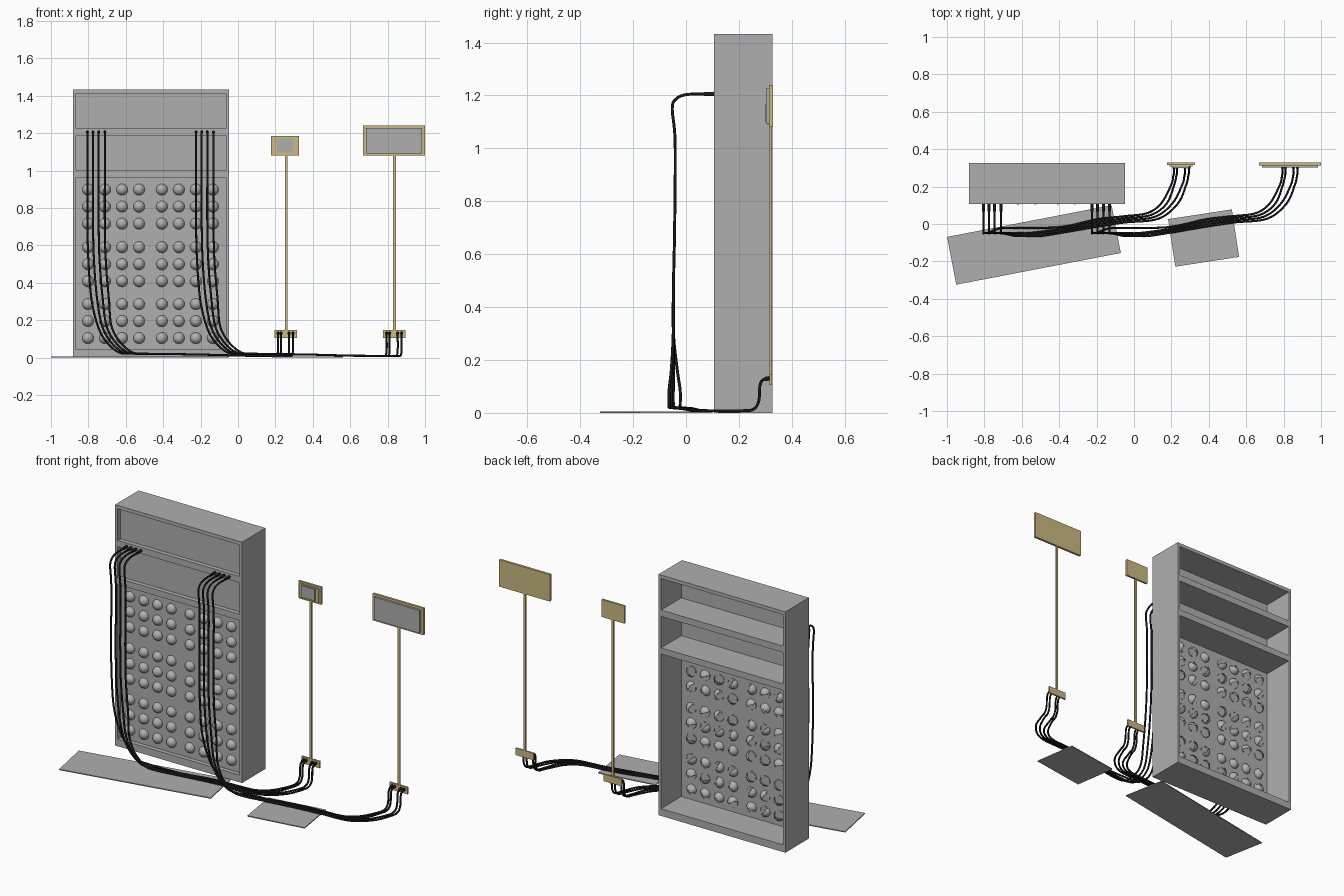
import bpy, bmesh, math, random
from mathutils import Vector, Matrix

if "Cube" in bpy.data.objects:
    bpy.data.objects.remove(bpy.data.objects["Cube"])

random.seed(4)


def material(name, rgb):
    m = bpy.data.materials.new(name)
    m.diffuse_color = (*rgb, 1)
    m.use_nodes = True
    m.node_tree.nodes["Principled BSDF"].inputs["Base Color"].default_value = m.diffuse_color
    return m


GREY = material("grey", (0.43, 0.43, 0.43))
GOLD = material("brass", (0.60, 0.49, 0.22))
BLACK = material("black rubber", (0.01, 0.01, 0.01))


def add_object(name, bm, mat):
    me = bpy.data.meshes.new(name)
    bm.to_mesh(me)
    bm.free()
    me.materials.append(mat)
    ob = bpy.data.objects.new(name, me)
    bpy.context.collection.objects.link(ob)
    return ob


def boxes(name, mat, *bounds):
    """One object made of boxes given as (x0, x1, y0, y1, z0, z1)."""
    bm = bmesh.new()
    for x0, x1, y0, y1, z0, z1 in bounds:
        mx = Matrix.Translation(((x0 + x1) / 2, (y0 + y1) / 2, (z0 + z1) / 2))
        mx = mx @ Matrix.Diagonal((x1 - x0, y1 - y0, z1 - z0, 1))
        bmesh.ops.create_cube(bm, size=1, matrix=mx)
    return add_object(name, bm, mat)


# Cabinet: open at the back, with shallow recesses at the front
L, R, F, B, H, T = -0.883, -0.048, 0.106, 0.327, 1.433, 0.017
boxes("cabinet_sides", GREY, (L, L + T, F, B, 0, H), (R - T, R, F, B, 0, H))
li, ri = L + T, R - T
boxes("cabinet_shelves", GREY, *[(li, ri, F, B, a, b) for a, b in
      ((0, 0.043), (0.963, 1.0), (1.187, 1.225), (1.412, H))])
PANEL = 0.132
boxes("cabinet_panels", GREY, *[(li, ri, PANEL, PANEL + 0.005, a, b) for a, b in
      ((0.043, 0.963), (1.0, 1.187), (1.225, 1.412))])

# Grid of round knobs: full dome in front, part of a dome behind the panel
cols = [-0.802 + 0.091 * i for i in range(4)] + [-0.407 + 0.091 * i for i in range(4)]
rows = [top - 0.091 * i for top in (0.898, 0.59, 0.286) for i in range(3)]
bm = bmesh.new()
for x in cols:
    for z in rows:
        c = Vector((x, 0.136, z))
        a = random.uniform(0, math.tau)
        cut = Vector((math.cos(a), 0, math.sin(a)))
        # seam axis lies in the panel plane at a random angle
        rot = Matrix.Rotation(a, 4, 'Y')
        vs = bmesh.ops.create_uvsphere(bm, u_segments=20, v_segments=12, radius=0.031,
                                       matrix=Matrix.Translation(c) @ rot)["verts"]
        faces = {f for v in vs for f in v.link_faces}
        hidden = [f for f in faces if (f.calc_center_median() - c).y > 0.004
                  and (f.calc_center_median() - c).dot(cut) < 0]
        bmesh.ops.delete(bm, geom=hidden, context='FACES')
for f in bm.faces:
    f.smooth = True
add_object("knobs", bm, GREY)

# Floor plates
for name, loc, size, ang in (("floor_plate_large", (-0.535, -0.112), (0.896, 0.26), 10.9),
                             ("floor_plate_small", (0.372, -0.075), (0.345, 0.257), 8.7)):
    w, d = size
    ob = boxes(name, GREY, (-w / 2, w / 2, -d / 2, d / 2, 0, 0.006))
    ob.location = (*loc, 0)
    ob.rotation_euler.z = math.radians(ang)

# Signs on thin poles, each with a socket strip near the floor
boxes("small_sign_back", GOLD, (0.176, 0.326, 0.316, 0.328, 1.08, 1.184),
      (0.19, 0.313, 0.308, 0.316, 1.09, 1.174))
boxes("small_sign_face", GREY, (0.208, 0.294, 0.300, 0.308, 1.10, 1.168))
boxes("large_sign_back", GOLD, (0.667, 1.0, 0.314, 0.328, 1.08, 1.24))
boxes("large_sign_face", GREY, (0.684, 0.983, 0.302, 0.314, 1.092, 1.227))
for name, x in (("small", 0.257), ("large", 0.837)):
    boxes(name + "_sign_pole", GOLD, (x - 0.007, x + 0.007, 0.316, 0.324, 0.14, 1.085))
    boxes(name + "_socket_strip", GOLD, (x - 0.061, x + 0.059, 0.315, 0.325, 0.105, 0.146))


def smooth_path(pts, steps=6):
    """Catmull-Rom points through a rough path."""
    p = [Vector(q) for q in pts]
    p = [p[0] * 2 - p[1]] + p + [p[-1] * 2 - p[-2]]
    out = []
    for a, b, c, d in zip(p, p[1:], p[2:], p[3:]):
        for k in range(steps):
            t = k / steps
            out.append(0.5 * (2 * b + (c - a) * t + (2 * a - 5 * b + 4 * c - d) * t * t
                              + (3 * b - a - 3 * c + d) * t ** 3))
    return out + [p[-2]]


def tubes(name, paths, radius):
    cu = bpy.data.curves.new(name, 'CURVE')
    cu.dimensions = '3D'
    cu.bevel_depth = radius
    cu.bevel_resolution = 2
    cu.use_fill_caps = True
    cu.materials.append(BLACK)
    for path in paths:
        sp = cu.splines.new('POLY')
        sp.points.add(len(path) - 1)
        for pt, co in zip(sp.points, path):
            pt.co = (*co, 1)
        sp.use_smooth = True
    ob = bpy.data.objects.new(name, cu)
    bpy.context.collection.objects.link(ob)
    bpy.ops.object.select_all(action='DESELECT')
    ob.select_set(True)
    bpy.context.view_layer.objects.active = ob
    bpy.ops.object.convert(target='MESH')


# Two bundles of four cables, the second a copy shifted along x
starts = (-0.805, -0.775, -0.745, -0.712)
ends = (0.214, 0.23, 0.273, 0.294)
floor_y = (-0.022, -0.048, -0.055, -0.064)
for name, dx in (("left", 0), ("right", 0.581)):
    paths, plugs = [], []
    for i, (s, e, fy) in enumerate(zip(starts, ends, floor_y)):
        k = i / 3                      # 0 = inner lane, 1 = outer lane
        drop = 0.02 * k
        pts = [(s, 0.106, 1.206), (s, 0.06, 1.205), (s, 0.0, 1.203), (s, -0.037, 1.187),
               (s, -0.052, 1.15), (s, -0.041, 1.02), (s, -0.043, 0.7),
               (s + 0.006, -0.047, 0.5), (s + 0.022, -0.048, 0.31),
               (s + 0.055 - drop, (fy - 0.046) / 2, 0.17),
               (s + 0.1 - drop, fy, 0.085), (s + 0.165 - drop, fy, 0.029),
               (s + 0.23 - drop, fy, 0.021),
               (-0.38, -0.015 - 0.03 * k, 0.019), (-0.2, 0.024 - 0.038 * k, 0.016),
               (-0.05, 0.042 - 0.034 * k, 0.012), (0.07 + 0.06 * k, 0.058 - 0.03 * k, 0.009),
               (0.145 + 0.09 * k, 0.11, 0.008), (e - 0.015, 0.21, 0.008),
               (e - 0.004, 0.255, 0.014), (e, 0.275, 0.045), (e, 0.279, 0.1),
               (e, 0.29, 0.124), (e, 0.318, 0.131)]
        paths.append(smooth_path([(x + dx, y, z) for x, y, z in pts]))
        plugs.append([(s + dx, 0.107, 1.206), (s + dx, 0.068, 1.205)])
        plugs.append([(e + dx, 0.316, 0.131), (e + dx, 0.298, 0.128)])
    tubes(name + "_cables", paths, 0.0055)
    tubes(name + "_plugs", plugs, 0.008)
